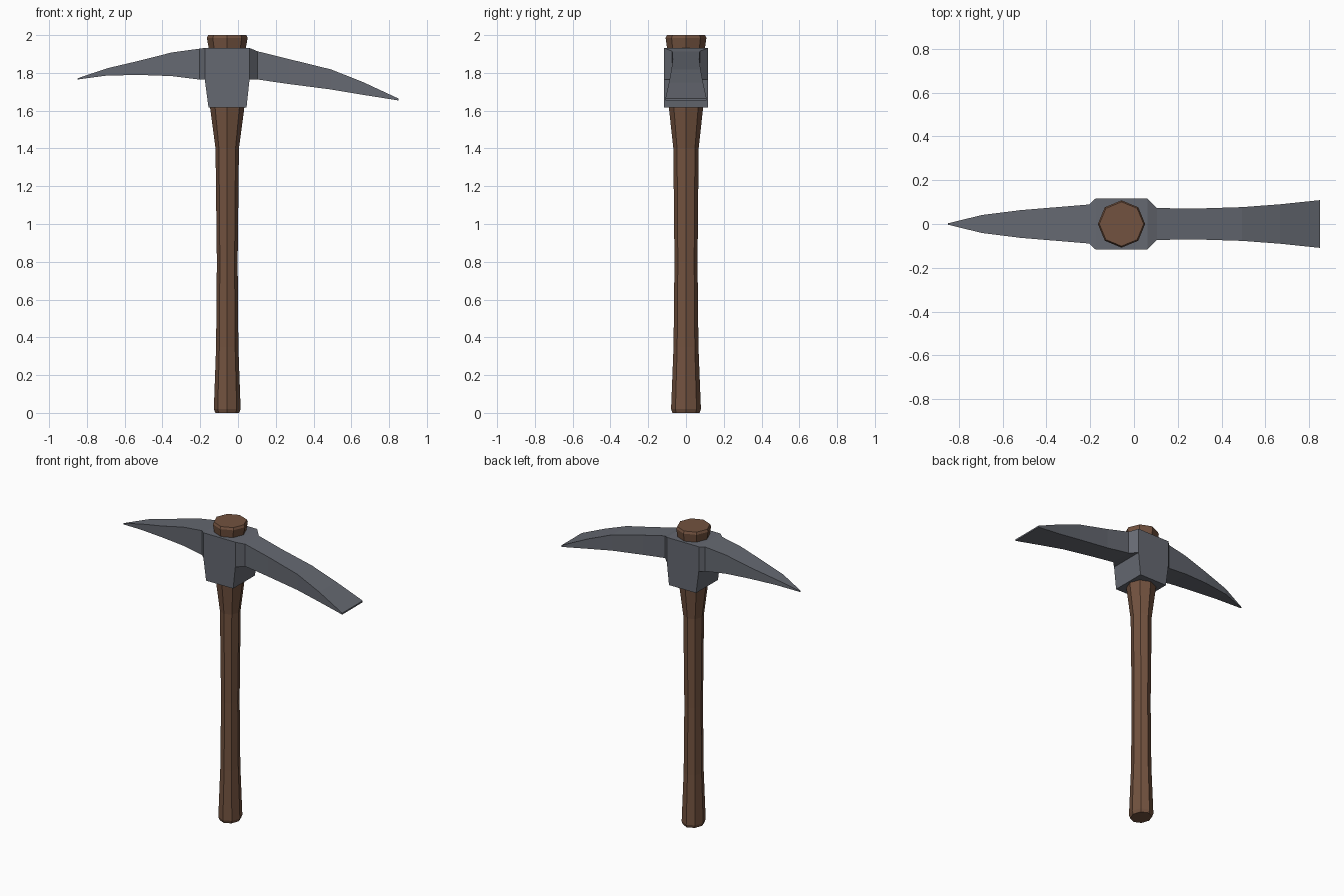
import bpy
import bmesh
from math import cos, sin, pi

if "Cube" in bpy.data.objects:
    bpy.data.objects.remove(bpy.data.objects["Cube"])


def material(name, color):
    mat = bpy.data.materials.new(name)
    mat.diffuse_color = (*color, 1)
    mat.use_nodes = True
    mat.node_tree.nodes["Principled BSDF"].inputs["Base Color"].default_value = mat.diffuse_color
    return mat


def loft(bm, rings):
    """Skin a list of closed rings and cap both ends."""
    loops = [[bm.verts.new(p) for p in ring] for ring in rings]
    n = len(loops[0])
    for a, b in zip(loops, loops[1:]):
        for i in range(n):
            j = (i + 1) % n
            bm.faces.new((a[i], a[j], b[j], b[i]))
    bm.faces.new(loops[0][::-1])
    bm.faces.new(loops[-1])
    return loops


def finish(name, bm, mat):
    bmesh.ops.recalc_face_normals(bm, faces=bm.faces)
    mesh = bpy.data.meshes.new(name)
    bm.to_mesh(mesh)
    bm.free()
    mesh.materials.append(mat)
    obj = bpy.data.objects.new(name, mesh)
    bpy.context.collection.objects.link(obj)
    return obj


wood = material("wood", (0.17, 0.085, 0.05))
steel = material("steel", (0.13, 0.14, 0.165))

# Handle: octagonal rings (z, x radius, y radius)
HANDLE_X = -0.057
profile = [
    (0.0, 0.063, 0.072), (0.02, 0.071, 0.079), (0.35, 0.059, 0.066),
    (0.8, 0.055, 0.061), (1.4, 0.062, 0.067), (1.61, 0.09, 0.09),
    (1.93, 0.098, 0.1), (1.985, 0.108, 0.108), (2.0, 0.101, 0.101),
]
bm = bmesh.new()
loft(bm, [[(HANDLE_X + rx * cos(k * pi / 4), ry * sin(k * pi / 4), z)
           for k in range(8)] for z, rx, ry in profile])
finish("handle", bm, wood)

# Head: rectangular sections along x (x, half width, bottom z, top z)
sections = [
    (-0.85, 0.003, 1.765, 1.771),   # pick point
    (-0.694, 0.041, 1.786, 1.824),
    (-0.52, 0.063, 1.789, 1.865),
    (-0.351, 0.077, 1.783, 1.908),
    (-0.205, 0.089, 1.765, 1.928),
    (-0.176, 0.116, 1.765, 1.932),  # eye block
    (0.061, 0.116, 1.765, 1.932),
    (0.104, 0.073, 1.765, 1.914),
    (0.27, 0.07, 1.741, 1.873),
    (0.494, 0.077, 1.712, 1.818),
    (0.667, 0.09, 1.683, 1.749),
    (0.85, 0.109, 1.654, 1.664),    # adze edge
]
bm = bmesh.new()
loops = loft(bm, [[(x, -w, lo), (x, w, lo), (x, w, hi), (x, -w, hi)]
                  for x, w, lo, hi in sections])

# Tapered collar pulled down from the underside of the eye block
under = {*loops[5][:2], *loops[6][:2]}
face = next(f for f in bm.faces if set(f.verts) == under)
collar = bmesh.ops.extrude_discrete_faces(bm, faces=[face])["faces"][0]
for v in collar.verts:
    v.co.x = -0.156 if v.co.x < HANDLE_X else 0.045
    v.co.z = 1.616
finish("pick_head", bm, steel)
